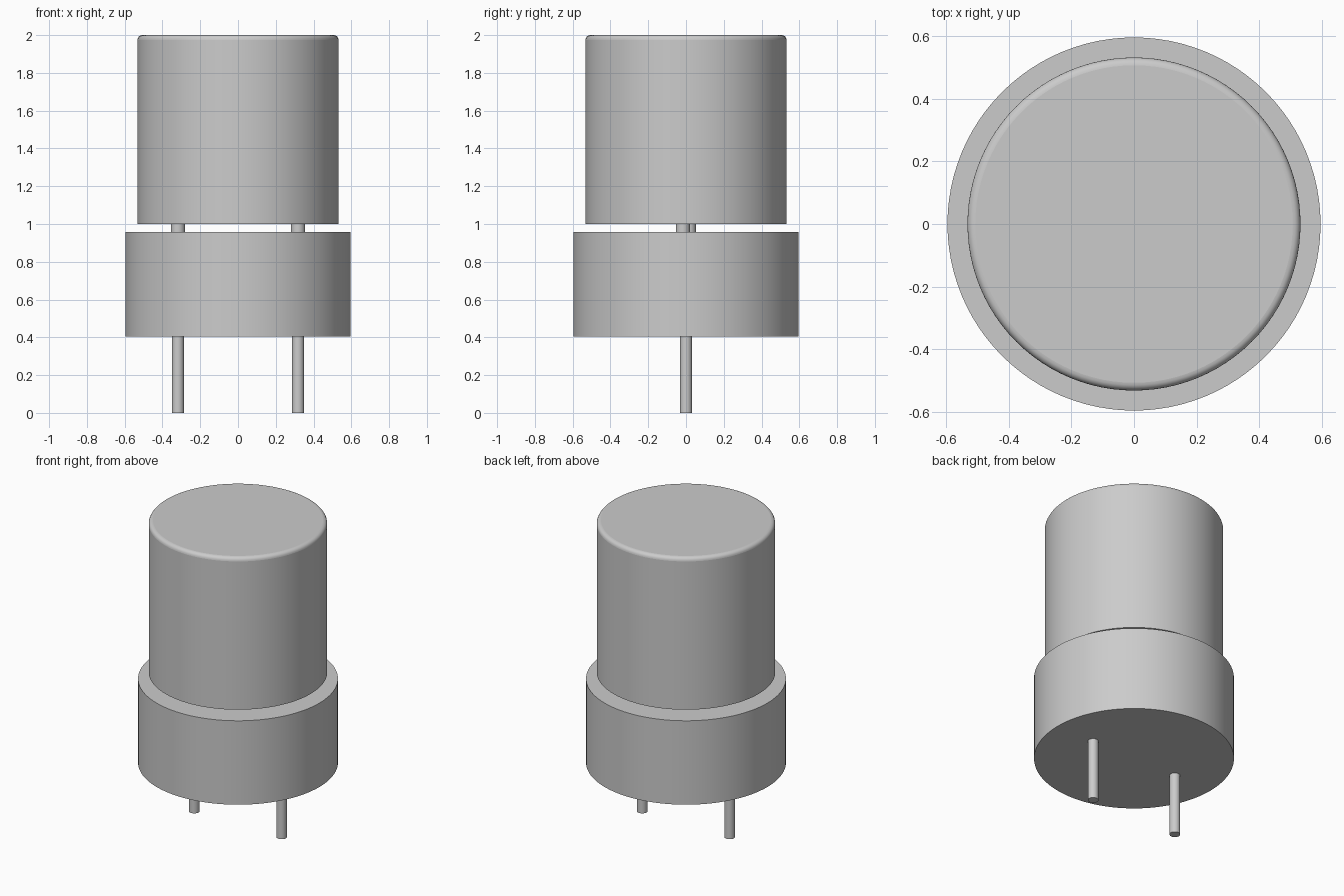
import bpy
import math

cube = bpy.data.objects.get("Cube")
if cube:
    bpy.data.objects.remove(cube, do_unlink=True)

grey = bpy.data.materials.new("light grey")
grey.use_nodes = True
colour = (0.6, 0.6, 0.6, 1)
grey.diffuse_color = colour
grey.node_tree.nodes["Principled BSDF"].inputs["Base Color"].default_value = colour


def cylinder(name, radius, bottom, top, x=0, y=0, sides=96):
    """Upright closed cylinder between two heights."""
    bpy.ops.mesh.primitive_cylinder_add(
        vertices=sides, radius=radius, depth=top - bottom,
        location=(x, y, (bottom + top) / 2))
    part = bpy.context.object
    part.name = name
    part.data.materials.append(grey)
    bpy.ops.object.shade_smooth_by_angle(angle=math.radians(35))
    return part


# Wide base disc
cylinder("base", 0.596, 0.405, 0.957)

# Upper can with a rounded top rim
can = cylinder("can", 0.532, 1.0, 2.0)
weights = can.data.attributes.new("bevel_weight_edge", "FLOAT", "EDGE")
for edge in can.data.edges:
    if all(can.data.vertices[v].co.z > 0 for v in edge.vertices):
        weights.data[edge.index].value = 1
bevel = can.modifiers.new("rounded rim", "BEVEL")
bevel.limit_method = "WEIGHT"
bevel.width = 0.025
bevel.segments = 5

# Contact pins below the base and short posts carrying the can
for side, name in ((1, "left"), (-1, "right")):
    cylinder(name + "_pin", 0.032, 0, 0.42, x=side * 0.318, sides=32)
    cylinder(name + "_post", 0.037, 0.94, 1.02, x=side * 0.318,
             y=-side * 0.016, sides=32)
